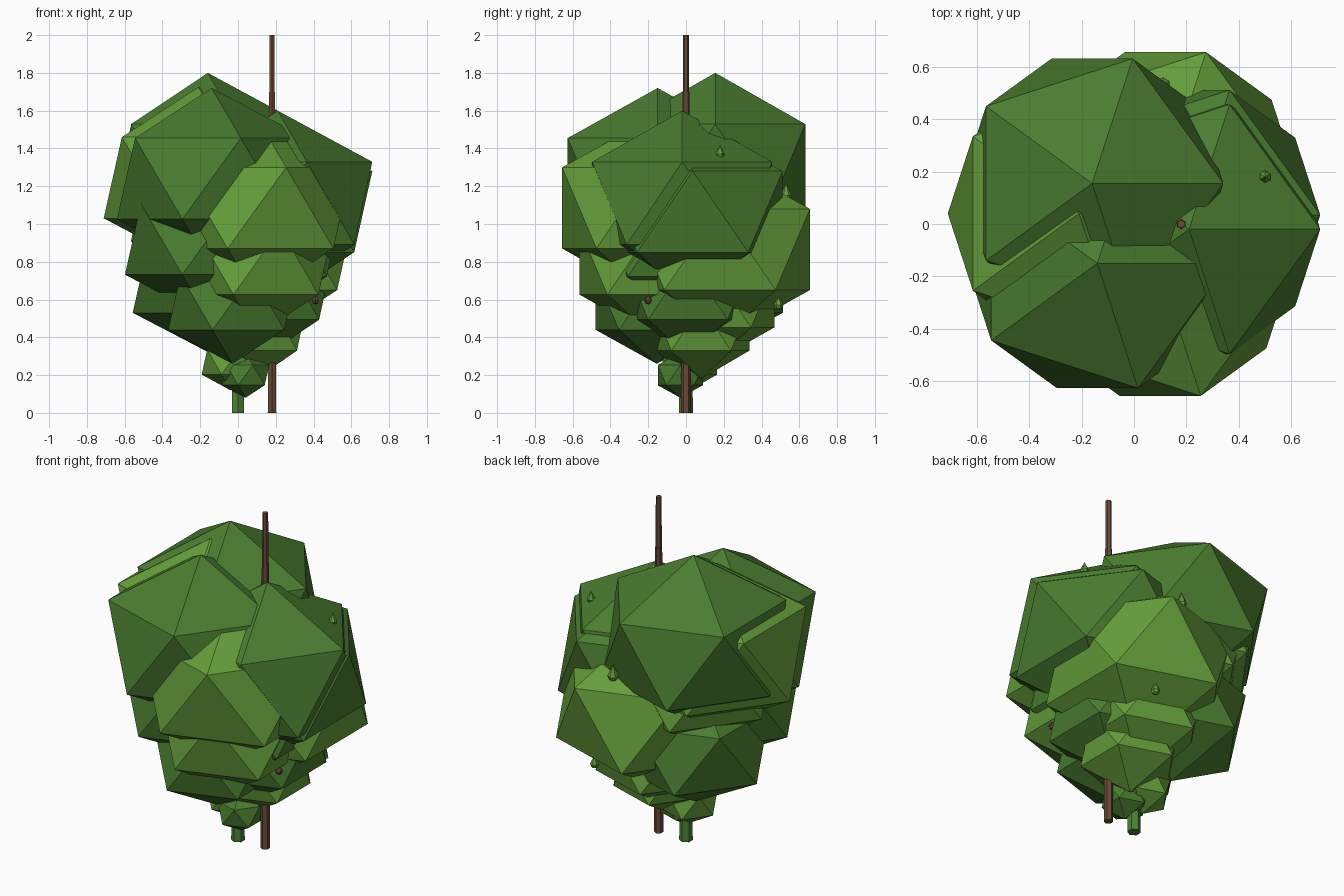
import bpy, bmesh
from mathutils import Matrix, Vector

if "Cube" in bpy.data.objects:
    bpy.data.objects.remove(bpy.data.objects["Cube"])


def srgb(h):
    c = [int(h[i:i + 2], 16) / 255 for i in (0, 2, 4)]
    return [v / 12.92 if v < 0.04 else ((v + 0.055) / 1.055) ** 2.4 for v in c] + [1]


def material(name, h):
    m = bpy.data.materials.new(name)
    m.diffuse_color = srgb(h)
    m.use_nodes = True
    m.node_tree.nodes["Principled BSDF"].inputs["Base Color"].default_value = m.diffuse_color
    return m


DARK = material("dark leaf green", "4a7c30")
LIGHT = material("light leaf green", "649d3a")
STEM = material("stem green", "4a8236")
WOOD = material("stake brown", "6b4a38")


def finish(bm, name, mat):
    me = bpy.data.meshes.new(name)
    bm.to_mesh(me)
    bm.free()
    me.materials.append(mat)
    ob = bpy.data.objects.new(name, me)
    bpy.context.collection.objects.link(ob)
    return ob


def clump(name, centre, r, rz, mat):
    bm = bmesh.new()
    bmesh.ops.create_icosphere(bm, subdivisions=1, radius=1,
                               matrix=Matrix.Translation(centre) @ Matrix.Diagonal((r, r, rz, 1)))
    return finish(bm, name, mat)


def rod(name, x, y, z0, z1, r0, r1, sides, mat):
    bm = bmesh.new()
    bmesh.ops.create_cone(bm, cap_ends=True, segments=sides, radius1=r0, radius2=r1, depth=z1 - z0,
                          matrix=Matrix.Translation((x, y, (z0 + z1) / 2)))
    return finish(bm, name, mat)


def bud(name, p, r, h, mat):
    # small teardrop: round bottom pulled to a point at the top
    bm = bmesh.new()
    bmesh.ops.create_uvsphere(bm, u_segments=6, v_segments=4, radius=r,
                              matrix=Matrix.Translation(p))
    top = max(bm.verts, key=lambda v: v.co.z)
    top.co.z = p[2] + h
    return finish(bm, name, mat)


# leaf clumps: x, y, z, radius, half height, colour
clumps = [
    (-0.16, 0.155, 1.31, 0.56, 0.49, DARK),
    (-0.14, -0.15, 1.24, 0.56, 0.48, DARK),
    (-0.21, 0.04, 1.245, 0.56, 0.48, LIGHT),
    (0.21, -0.02, 1.11, 0.56, 0.49, DARK),
    (0.21, 0.035, 1.065, 0.56, 0.48, DARK),
    (0.10, -0.18, 1.085, 0.56, 0.48, LIGHT),
    (0.12, 0.18, 0.865, 0.56, 0.48, LIGHT),
    (-0.12, 0.10, 1.10, 0.50, 0.43, LIGHT),
    (-0.16, -0.10, 0.92, 0.49, 0.42, DARK),
    (0.13, -0.06, 0.91, 0.47, 0.42, DARK),
    (0.10, -0.18, 0.80, 0.45, 0.39, LIGHT),
    (-0.155, 0.13, 0.70, 0.45, 0.38, DARK),
    (0.14, 0.01, 0.65, 0.40, 0.35, DARK),
    (0.08, 0.145, 0.60, 0.38, 0.33, LIGHT),
    (-0.03, -0.155, 0.585, 0.38, 0.325, DARK),
    (0.095, 0.08, 0.45, 0.30, 0.27, LIGHT),
    (-0.04, 0.02, 0.27, 0.17, 0.15, LIGHT),
    (0.04, -0.03, 0.20, 0.14, 0.12, DARK),
]
for i, (x, y, z, r, rz, mat) in enumerate(clumps):
    clump(f"leaf_clump_{i + 1}", (x, y, z), r, rz, mat)

# plant stem and wooden stake
rod("stem", 0, 0, 0, 1.1, 0.037, 0.02, 6, STEM)
rod("stake_lower", 0.18, 0, 0, 1.7, 0.026, 0.019, 6, WOOD)
rod("stake_upper", 0.18, 0, 1.6, 2.0, 0.017, 0.016, 6, WOOD)

# buds peeking out of the leaves
bud("bud_top", (0.50, 0.18, 1.37), 0.024, 0.05, LIGHT)
bud("bud_back", (0.11, 0.53, 1.15), 0.03, 0.07, LIGHT)
bud("bud_low", (0.26, 0.49, 0.57), 0.025, 0.05, LIGHT)
bud("brown_bud", (0.41, -0.20, 0.595), 0.02, 0.03, WOOD)
